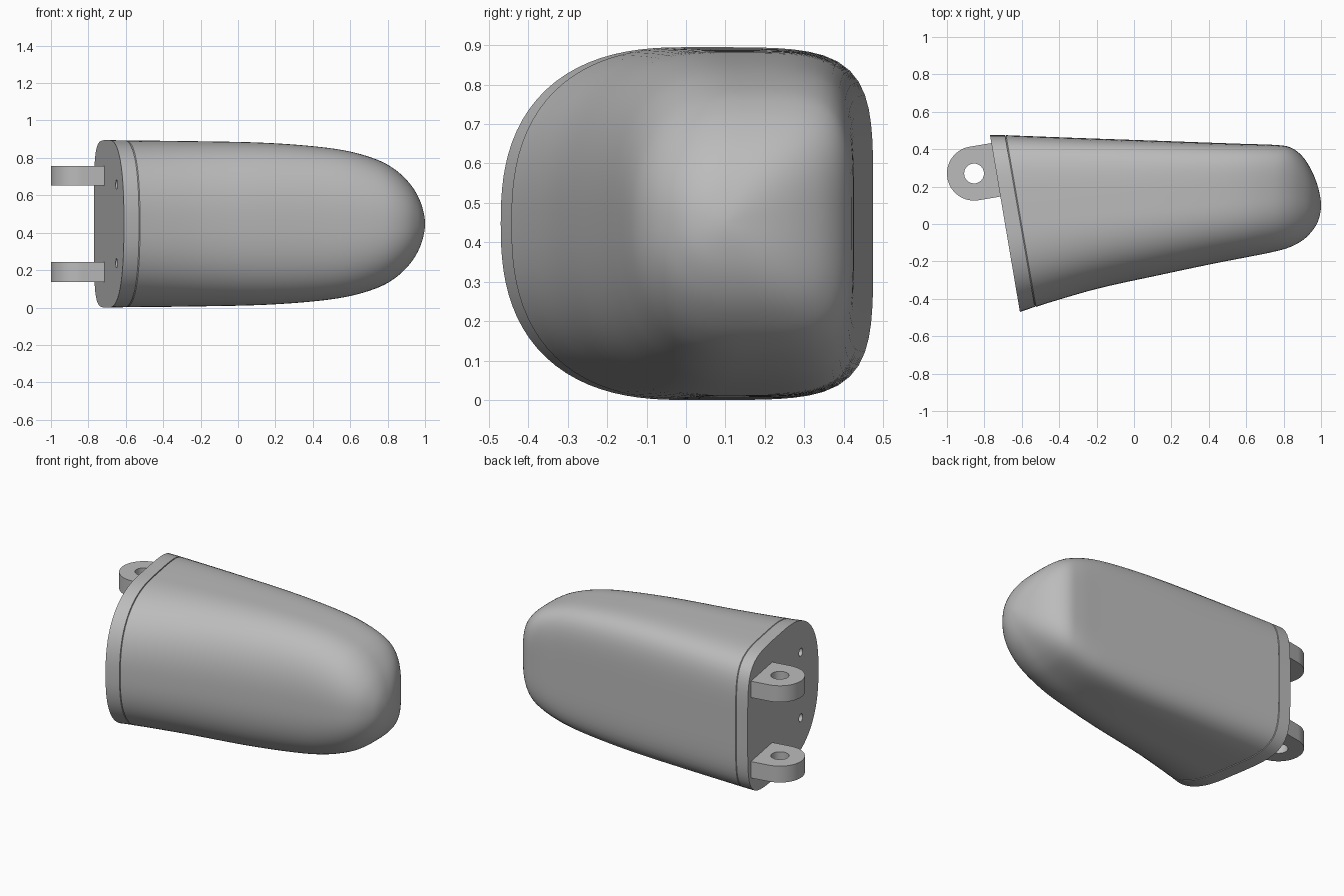
import bpy, bmesh, math
from mathutils import Vector, Matrix

cube = bpy.data.objects.get("Cube")
if cube:
    bpy.data.objects.remove(cube, do_unlink=True)

grey = bpy.data.materials.new("mid_grey")
grey.use_nodes = True
grey.diffuse_color = (0.5, 0.5, 0.5, 1)
grey.node_tree.nodes["Principled BSDF"].inputs["Base Color"].default_value = (0.5, 0.5, 0.5, 1)

MID_Z = 0.4475
SEGS = 96
# Direction pointing out of the slanted mounting face
OUT = Vector((-0.945, -0.16, 0)).normalized()


def make_object(name, bm):
    bmesh.ops.recalc_face_normals(bm, faces=bm.faces)
    mesh = bpy.data.meshes.new(name)
    bm.to_mesh(mesh)
    bm.free()
    mesh.materials.append(grey)
    obj = bpy.data.objects.new(name, mesh)
    bpy.context.collection.objects.link(obj)
    return obj


def select(obj):
    bpy.ops.object.select_all(action='DESELECT')
    obj.select_set(True)
    bpy.context.view_layer.objects.active = obj


def smooth(obj):
    select(obj)
    bpy.ops.object.shade_smooth_by_angle(angle=math.radians(35))


def section(station, round_off=0.0, scale=1.0):
    """Rounded section: boxy at the back, nearly elliptical at the front."""
    xb, yb, xf, yf, h = station
    back, front = Vector((xb, yb, MID_Z)), Vector((xf, yf, MID_Z))
    mid, half = (back + front) / 2, (back - front) / 2
    points = []
    for i in range(SEGS):
        a = 2 * math.pi * i / SEGS
        c, s = math.cos(a), math.sin(a)
        n = (5.0 - 2.4 * round_off) if c > 0 else (2.5 - 0.4 * round_off)
        r = scale * (abs(c) ** n + abs(s) ** n) ** (-1 / n)
        points.append(mid + half * (r * c) + Vector((0, 0, h * r * s)))
    return points


def loft(name, rings):
    bm = bmesh.new()
    loops = [[bm.verts.new(p) for p in ring] for ring in rings]
    for a, b in zip(loops, loops[1:]):
        for i in range(SEGS):
            j = (i + 1) % SEGS
            bm.faces.new((a[i], a[j], b[j], b[i]))
    bm.faces.new(loops[0])
    bm.faces.new(loops[-1])
    bmesh.ops.remove_doubles(bm, verts=bm.verts, dist=0.0002)
    return make_object(name, bm)


def spline(p0, p1, p2, p3, t):
    return [0.5 * (2 * b + (c - a) * t + (2 * a - 5 * b + 4 * c - d) * t * t
                   + (3 * b - a - 3 * c + d) * t ** 3)
            for a, b, c, d in zip(p0, p1, p2, p3)]


def drill(target, centre, axis, radius, depth):
    bm = bmesh.new()
    turn = axis.to_track_quat('Z', 'Y').to_matrix().to_4x4()
    bmesh.ops.create_cone(bm, cap_ends=True, segments=40, radius1=radius, radius2=radius,
                          depth=depth, matrix=Matrix.Translation(centre) @ turn)
    cutter = make_object("hole_cutter", bm)
    cutter.hide_render = True
    mod = target.modifiers.new("hole", 'BOOLEAN')
    mod.operation, mod.solver, mod.object = 'DIFFERENCE', 'EXACT', cutter
    select(target)
    bpy.ops.object.modifier_apply(modifier=mod.name)
    bpy.data.objects.remove(cutter, do_unlink=True)


# Tapered shell: back x, back y, front x, front y, half height
stations = [
    (-0.69, 0.475, -0.53, -0.443, 0.446),
    (-0.30, 0.460, -0.20, -0.347, 0.442),
    (0.10, 0.446, 0.15, -0.270, 0.434),
    (0.40, 0.435, 0.42, -0.213, 0.414),
    (0.60, 0.428, 0.60, -0.178, 0.386),
    (0.75, 0.423, 0.74, -0.150, 0.342),
    (0.835, 0.410, 0.83, -0.125, 0.295),
    (0.90, 0.362, 0.90, -0.088, 0.236),
    (0.95, 0.285, 0.95, -0.040, 0.170),
    (0.985, 0.192, 0.985, 0.018, 0.090),
    (1.0, 0.100, 1.0, 0.100, 0.0),
]
before = [2 * a - b for a, b in zip(stations[0], stations[1])]
xb, yb, xf, yf, h = stations[-2]
path = [before] + stations + [(xf, yf, xb, yb, -h)]
rings = [section(stations[0], scale=0.985)]
STEPS = 6
last = len(stations) - 1
for k in range(last):
    for step in range(STEPS):
        t = step / STEPS
        s = spline(*path[k:k + 4], t)
        if k == 0 and step == 0:
            s[0] += 0.006
            s[2] += 0.006
        rings.append(section(s, max(0, (k + t) / last - 0.4) / 0.6))
rings.append(section(stations[-1], 1))
smooth(loft("tapered_shell", rings))

# Slanted mounting plate with two screw holes
plate = loft("mounting_plate", [section((-0.77, 0.475, -0.61, -0.47, MID_Z)),
                                section((-0.69, 0.475, -0.53, -0.443, 0.446))])
for side in (-1, 1):
    drill(plate, Vector((-0.65, -0.235, MID_Z + side * 0.21)), OUT, 0.025, 0.13)
smooth(plate)

# Hinge lugs with pin holes
PIN = Vector((-0.855, 0.27, 0))
RADIUS, THICK = 0.145, 0.105
across = Vector((-OUT.y, OUT.x, 0))
for name, side in (("lower_hinge_lug", -1), ("upper_hinge_lug", 1)):
    z = MID_Z + side * 0.2575
    outline = [PIN + RADIUS * (OUT * math.sin(a) + across * math.cos(a))
               for a in (math.pi * i / 32 for i in range(33))]
    outline += [PIN - OUT * 0.14 - across * RADIUS, PIN - OUT * 0.14 + across * RADIUS]
    bm = bmesh.new()
    face = bm.faces.new([bm.verts.new(p + Vector((0, 0, z - THICK / 2))) for p in outline])
    grown = bmesh.ops.extrude_face_region(bm, geom=[face])["geom"]
    bmesh.ops.translate(bm, vec=(0, 0, THICK),
                        verts=[v for v in grown if isinstance(v, bmesh.types.BMVert)])
    lug = make_object(name, bm)
    drill(lug, PIN + Vector((0, 0, z)), Vector((0, 0, 1)), 0.053, 0.3)
    smooth(lug)
